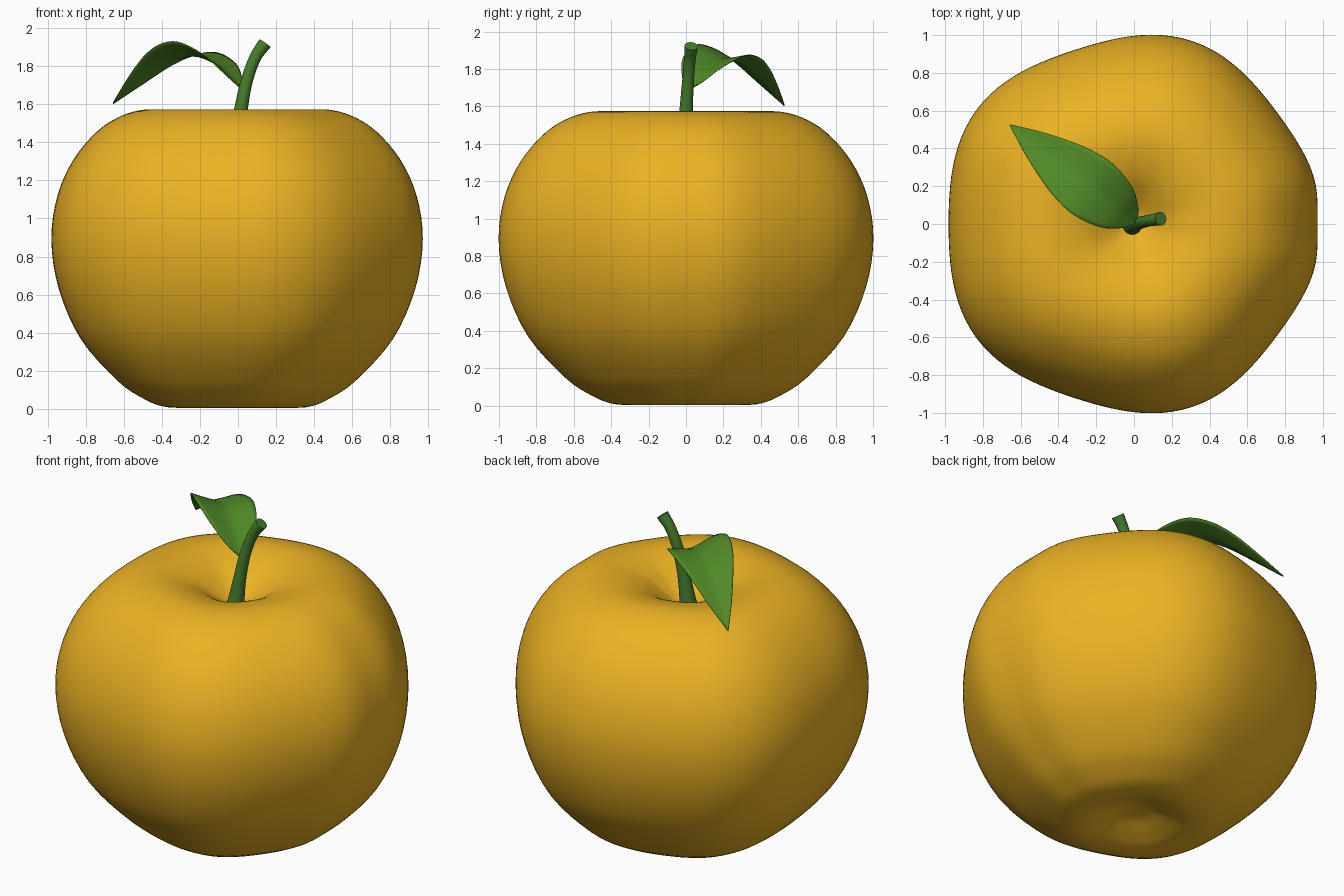
import bpy
from math import cos, sin, pi, tau, exp
from mathutils import Vector

if "Cube" in bpy.data.objects:
    bpy.data.objects.remove(bpy.data.objects["Cube"])


def catmull(pts, steps):
    """Smooth curve through control points of any dimension."""
    pts = [Vector(p) for p in pts]
    out = []
    for i in range(len(pts) - 1):
        p1, p2 = pts[i], pts[i + 1]
        p0 = pts[i - 1] if i else 2 * p1 - p2
        p3 = pts[i + 2] if i + 2 < len(pts) else 2 * p2 - p1
        for k in range(steps):
            t = k / steps
            out.append(0.5 * (2 * p1 + (p2 - p0) * t + (2 * p0 - 5 * p1 + 4 * p2 - p3) * t * t
                              + (3 * p1 - p0 - 3 * p2 + p3) * t ** 3))
    return out + [pts[-1]]


def material(name, color):
    m = bpy.data.materials.new(name)
    m.diffuse_color = (*color, 1)
    m.use_nodes = True
    m.node_tree.nodes["Principled BSDF"].inputs["Base Color"].default_value = m.diffuse_color
    return m


def make(name, verts, faces, mat, sharp=pi / 3):
    me = bpy.data.meshes.new(name)
    me.from_pydata(verts, [], faces)
    me.materials.append(mat)
    ob = bpy.data.objects.new(name, me)
    bpy.context.collection.objects.link(ob)
    bpy.context.view_layer.objects.active = ob
    ob.select_set(True)
    bpy.ops.object.shade_smooth_by_angle(angle=sharp)
    ob.select_set(False)
    return ob


def tube_faces(rings, n):
    """Quads between stacked rings, with a face closing each end."""
    faces = [(i * n + j, i * n + (j + 1) % n, (i + 1) * n + (j + 1) % n, (i + 1) * n + j)
             for i in range(rings - 1) for j in range(n)]
    faces.append(tuple(reversed(range(n))))
    faces.append(tuple((rings - 1) * n + j for j in range(n)))
    return faces


skin = material("golden_skin", (0.83, 0.445, 0.017))
green = material("leaf_green", (0.08, 0.25, 0.02))
stem_green = material("stem_green", (0.06, 0.2, 0.025))

# Fruit body: lathed profile with dimples, five soft lobes and one groove at +x
profile = catmull([(0.004, 0.085), (0.10, 0.072), (0.20, 0.035), (0.30, 0.006), (0.40, 0.012),
                   (0.50, 0.052), (0.64, 0.145), (0.84, 0.365), (0.96, 0.63), (1.0, 0.89),
                   (0.967, 1.12), (0.88, 1.31), (0.75, 1.46), (0.62, 1.54), (0.49, 1.573),
                   (0.37, 1.563), (0.25, 1.522), (0.15, 1.46), (0.07, 1.41), (0.004, 1.395)], 4)
N = 120
verts = []
for r, z in profile:
    for j in range(N):
        a = tau * j / N
        d = (a + pi) % tau - pi
        k = 0.995 + 0.025 * cos(5 * a) - 0.036 * exp(-(d / 0.14) ** 2 / 2)
        verts.append((r * k * cos(a) - 0.012 * min(1, r * 2), r * k * sin(a), z))
make("fruit_body", verts, tube_faces(len(profile), N), skin)

# Stem: bent, tapered tube with a flared foot; fourth value is the radius
path = catmull([(-0.01, -0.008, 1.37, 0.056), (-0.006, -0.006, 1.43, 0.046),
                (0.015, 0.0, 1.57, 0.036), (0.045, 0.01, 1.72, 0.032),
                (0.09, 0.02, 1.845, 0.031), (0.142, 0.028, 1.922, 0.036)], 5)
S = 20
verts = []
for i, p in enumerate(path):
    t = (path[min(i + 1, len(path) - 1)] - path[max(i - 1, 0)]).to_3d().normalized()
    u = Vector((0, 1, 0)).cross(t).normalized()
    v = t.cross(u)
    for j in range(S):
        a = tau * j / S
        verts.append(p.to_3d() + p[3] * (u * cos(a) + v * sin(a)))
make("stem", verts, tube_faces(len(path), S), stem_green)

# Leaf: arched blade; each point is distance along, midrib height, half width
ribs = catmull([(0.0, 1.69, 0.012), (0.04, 1.725, 0.07), (0.13, 1.797, 0.135),
                (0.28, 1.852, 0.17), (0.42, 1.842, 0.158), (0.55, 1.793, 0.123),
                (0.70, 1.70, 0.068), (0.845, 1.605, 0.002)], 4)
along, side = Vector((-0.79, 0.61, 0)), Vector((0.61, 0.79, 0))
M = 12
verts = []
for s, z, w in ribs:
    for j in range(M + 1):
        u = 2 * j / M - 1
        lift = (0.047 * abs(u) ** 1.2 - 0.028 * u) * w / 0.17
        verts.append(Vector((0.01, 0.01, z + lift)) + along * s + side * (u * w))
faces = [(i * (M + 1) + j, (i + 1) * (M + 1) + j, (i + 1) * (M + 1) + j + 1, i * (M + 1) + j + 1)
         for i in range(len(ribs) - 1) for j in range(M)]
leaf = make("leaf", verts, [tuple(reversed(f)) for f in faces], green)
thick = leaf.modifiers.new("thickness", 'SOLIDIFY')
thick.thickness = 0.006
thick.offset = 0
